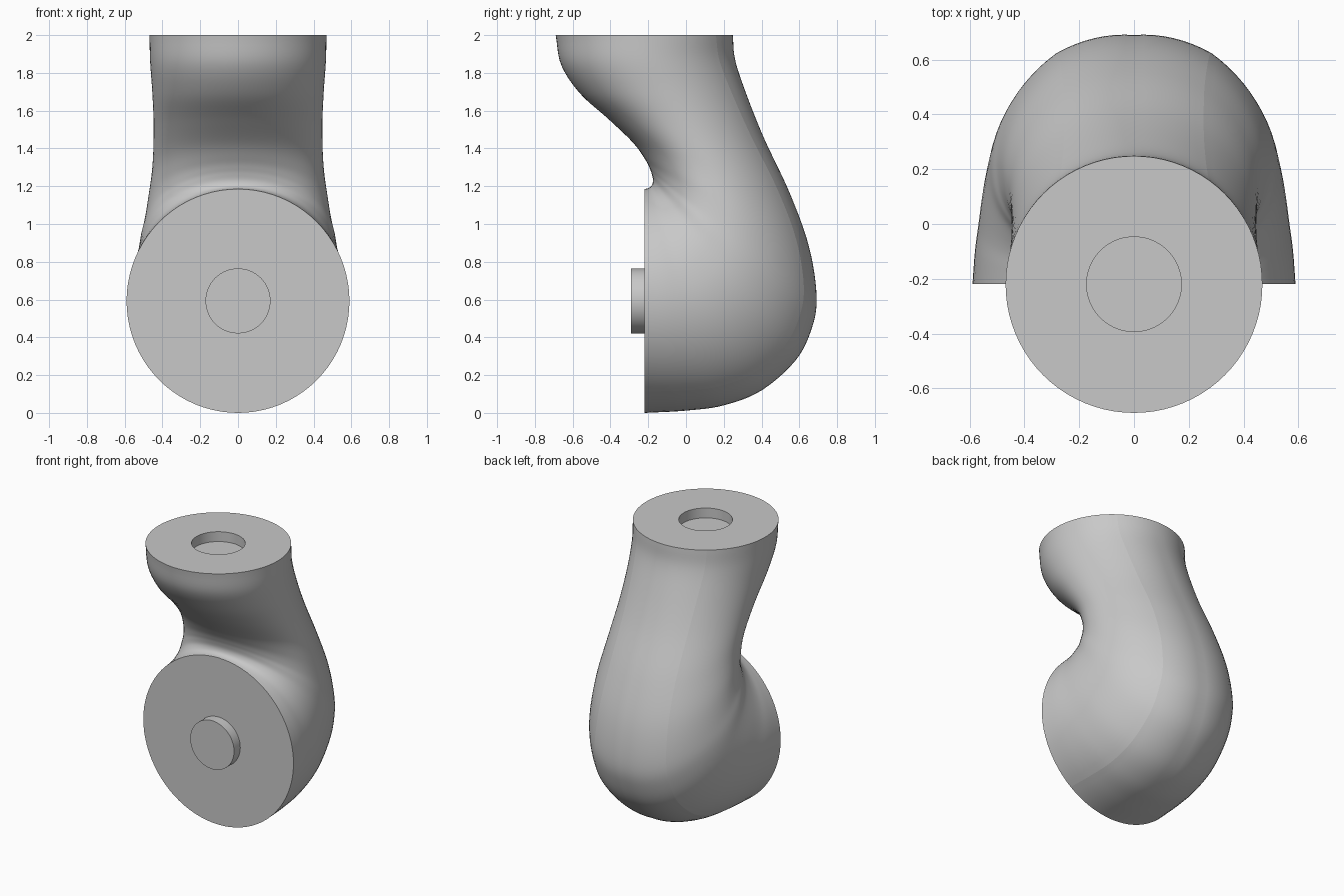
import bpy, bmesh
from math import sin, cos, pi, radians
from mathutils import Vector

if "Cube" in bpy.data.objects:
    bpy.data.objects.remove(bpy.data.objects["Cube"])

SIDES, STEPS, CREASE = 80, 6, 8

grey = bpy.data.materials.new("light_grey")
grey.use_nodes = True
grey.diffuse_color = (0.58, 0.58, 0.58, 1)
grey.node_tree.nodes["Principled BSDF"].inputs["Base Color"].default_value = (0.58, 0.58, 0.58, 1)

# Cross-section stations: outer y, outer z, inner y, inner z, half width
stations = [Vector(s) for s in (
    (-.22, 0, -.22, 1.185, .59),
    (0, .012, -.20, 1.19, .58),
    (.2, .04, -.185, 1.2, .565),
    (.4, .12, -.177, 1.215, .55),
    (.58, .28, -.175, 1.235, .53),
    (.665, .45, -.18, 1.26, .515),
    (.69, .62, -.19, 1.29, .495),
    (.65, .88, -.215, 1.34, .473),
    (.55, 1.16, -.28, 1.43, .45),
    (.41, 1.46, -.41, 1.555, .444),
    (.315, 1.7, -.56, 1.69, .452),
    (.26, 1.87, -.66, 1.84, .464),
    (.248, 2, -.69, 2, .469))]


def smooth_path(points):
    """Catmull-Rom curve through all the stations."""
    ends = [2 * points[0] - points[1], *points, 2 * points[-1] - points[-2]]
    path = []
    for a, b, c, d in zip(ends, ends[1:], ends[2:], ends[3:]):
        for i in range(STEPS):
            t = i / STEPS
            path.append(b + (c - a) * t / 2 + (2 * a - 5 * b + 4 * c - d) * t * t / 2
                        + (3 * b - a - 3 * c + d) * t ** 3 / 2)
    return path + [points[-1]]


def section(bm, s, swell):
    """Egg-shaped ring with a soft ridge on each side of the back."""
    outer, inner = Vector((0, s[0], s[1])), Vector((0, s[2], s[3]))
    centre, half = (outer + inner) / 2, (outer - inner) / 2
    ring = []
    for i in range(SIDES):
        a = 2 * pi * i / SIDES
        k = min(i, SIDES - i)
        tent = k / CREASE if k <= CREASE else max(0, 1 - (k - CREASE) / 14)
        r = 1 + 0.05 * swell * tent
        x = s[4] * sin(a) * (1 - 0.1 * swell * cos(a))
        ring.append(bm.verts.new(centre + half * cos(a) * r + Vector((x * r, 0, 0))))
    return ring


def circle(bm, y, z, radius):
    return [bm.verts.new((radius * sin(2 * pi * i / SIDES), y + radius * cos(2 * pi * i / SIDES), z))
            for i in range(SIDES)]


def finish(obj):
    obj.data.materials.append(grey)
    bpy.ops.object.select_all(action='DESELECT')
    obj.select_set(True)
    bpy.context.view_layer.objects.active = obj
    bpy.ops.object.shade_smooth_by_angle(angle=radians(35))


# Elbow body with a round socket in its upper end
bm = bmesh.new()
path = smooth_path(stations)
rings = [section(bm, s, sin(pi * i / (len(path) - 1))) for i, s in enumerate(path)]
lofted = len(rings)
rings += [circle(bm, -.22, 2, .173), circle(bm, -.22, 1.93, .173)]
for low, high in zip(rings, rings[1:]):
    for i in range(SIDES):
        j = (i + 1) % SIDES
        bm.faces.new((low[i], low[j], high[j], high[i]))
bm.faces.new(rings[0])
bm.faces.new(rings[-1])
bmesh.ops.recalc_face_normals(bm, faces=bm.faces)
for low, high in zip(rings[:lofted], rings[1:lofted]):
    for i in (CREASE, SIDES - CREASE):
        bm.edges.get((low[i], high[i])).smooth = False
mesh = bpy.data.meshes.new("elbow_body")
bm.to_mesh(mesh)
bm.free()
body = bpy.data.objects.new("elbow_body", mesh)
bpy.context.collection.objects.link(body)
finish(body)

# Joint peg on the front disc
bpy.ops.mesh.primitive_cylinder_add(vertices=64, radius=.172, depth=.09,
                                    location=(0, -.245, .593), rotation=(pi / 2, 0, 0))
peg = bpy.context.object
peg.name = "joint_peg"
finish(peg)
